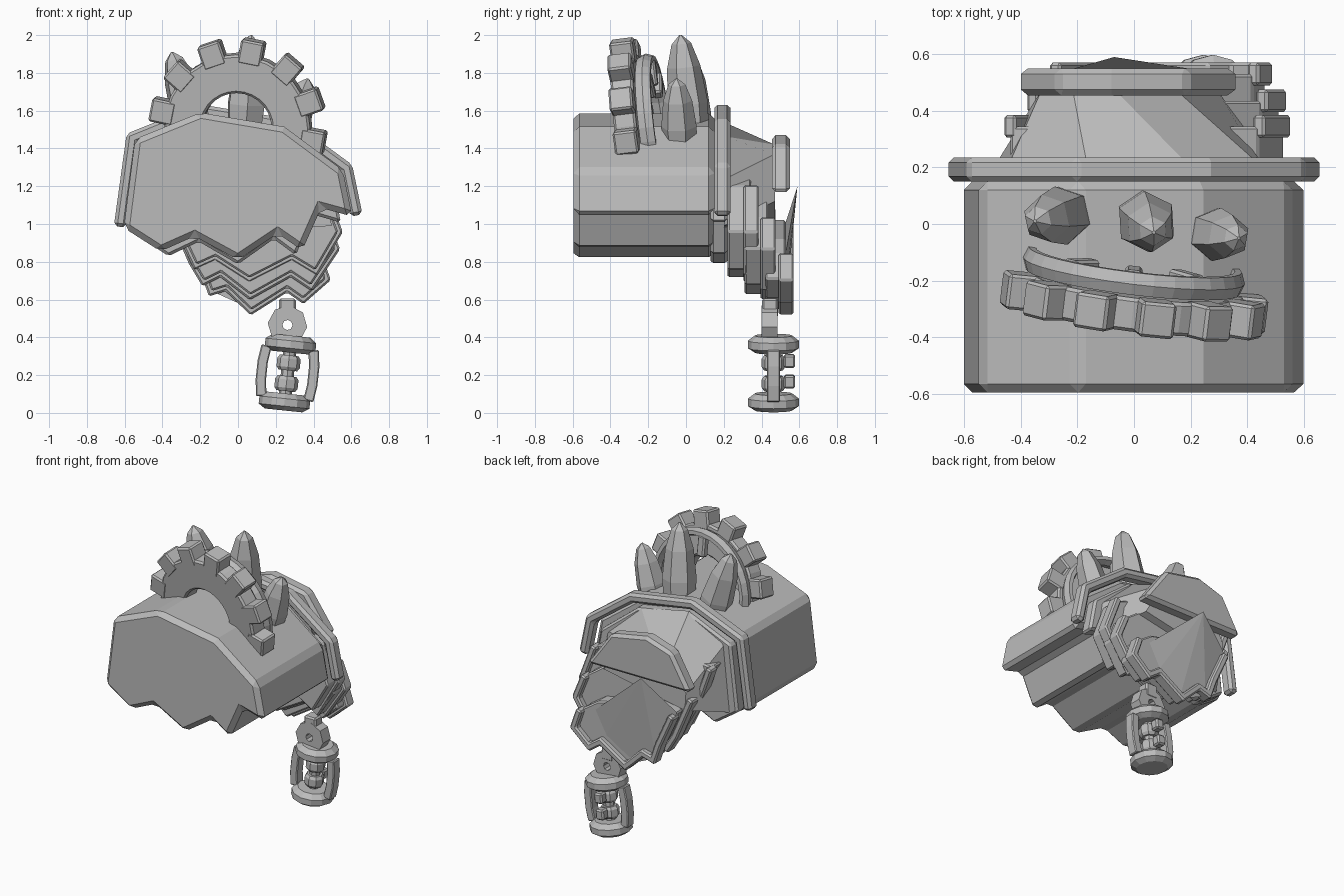
import bpy, bmesh, math
from mathutils import Matrix, Vector

cube = bpy.data.objects.get("Cube")
if cube:
    bpy.data.objects.remove(cube, do_unlink=True)

grey = bpy.data.materials.new("plain grey")
grey.use_nodes = True
grey.diffuse_color = (0.5, 0.5, 0.5, 1)
grey.node_tree.nodes["Principled BSDF"].inputs["Base Color"].default_value = (0.5, 0.5, 0.5, 1)


def finish(name, bm, bevel=0.0, matrix=None):
    bmesh.ops.recalc_face_normals(bm, faces=bm.faces)
    if matrix:
        bm.transform(matrix)
    me = bpy.data.meshes.new(name)
    bm.to_mesh(me)
    bm.free()
    me.materials.append(grey)
    ob = bpy.data.objects.new(name, me)
    bpy.context.collection.objects.link(ob)
    if bevel:
        mod = ob.modifiers.new("bevel", 'BEVEL')
        mod.width, mod.segments, mod.limit_method = bevel, 1, 'ANGLE'
    return ob


def prism(name, pts, y0, y1, bevel=0.0):
    """Outline in x, z pushed along y."""
    bm = bmesh.new()
    face = bm.faces.new([bm.verts.new((x, y0, z)) for x, z in pts])
    out = bmesh.ops.extrude_face_region(bm, geom=[face])["geom"]
    bmesh.ops.translate(bm, vec=(0, y1 - y0, 0),
                        verts=[v for v in out if isinstance(v, bmesh.types.BMVert)])
    return finish(name, bm, bevel)


def band(name, pts, thick, y0, y1, bevel=0.01):
    """Open strip following an x, z path."""
    bm = bmesh.new()
    rows = [[bm.verts.new((x, y, z)) for y in (y0, y1)] for x, z in pts]
    for a, b in zip(rows, rows[1:]):
        bm.faces.new((a[0], a[1], b[1], b[0]))
    ob = finish(name, bm)
    mod = ob.modifiers.new("thickness", 'SOLIDIFY')
    mod.thickness, mod.offset, mod.use_even_offset = thick, 0, True
    mod = ob.modifiers.new("bevel", 'BEVEL')
    mod.width, mod.segments, mod.limit_method = bevel, 1, 'ANGLE'
    return ob


def lathe(name, profile, sides, matrix):
    """Closed stack of rings from radius, height pairs."""
    bm = bmesh.new()
    rings = [[bm.verts.new((r * math.cos(math.tau * i / sides), r * math.sin(math.tau * i / sides), h))
              for i in range(sides)] for r, h in profile]
    for a, b in zip(rings, rings[1:]):
        for i in range(sides):
            j = (i + 1) % sides
            bm.faces.new((a[i], a[j], b[j], b[i]))
    bm.faces.new(rings[0])
    bm.faces.new(rings[-1])
    return finish(name, bm, 0, matrix)


def block(name, size, matrix, bevel=0.01):
    bm = bmesh.new()
    bmesh.ops.create_cube(bm, size=1, matrix=Matrix.Diagonal((*size, 1)))
    return finish(name, bm, bevel, matrix)


def ring(name, sections, sides, matrix, bevel=0.0):
    """Ring around y; sections are radius, y pairs."""
    bm = bmesh.new()
    loops = [[bm.verts.new((r * math.cos(math.tau * i / sides), y, r * math.sin(math.tau * i / sides)))
              for r, y in sections] for i in range(sides)]
    n = len(sections)
    for i in range(sides):
        a, b = loops[i], loops[(i + 1) % sides]
        for k in range(n):
            m = (k + 1) % n
            bm.faces.new((a[k], a[m], b[m], b[k]))
    return finish(name, bm, bevel, matrix)


def place(x, y, z, rx=0, ry=0, rz=0):
    turn = [Matrix.Rotation(math.radians(a), 4, k) for a, k in ((rz, 'Z'), (ry, 'Y'), (rx, 'X'))]
    return Matrix.Translation((x, y, z)) @ turn[0] @ turn[1] @ turn[2]


# Main body: arched top, jagged underside
arch = [(-.605, .98), (-.545, 1.45), (-.2, 1.59), (.245, 1.515), (.555, 1.285), (.605, 1.04)]
jag = [(.44, 1.085), (.34, .86), (.21, .95), (0, .81), (-.23, .935), (-.41, .855)]
prism("body", arch + jag, -.595, .15, .03)
prism("body_rear", [(x * .9, 1.065 + (z - 1.1) * .96) for x, z in arch + jag], .13, .22, .015)

# Collar band over the arch
collar = [(-.625, .985), (-.56, 1.455), (-.2, 1.6), (.26, 1.525), (.575, 1.295), (.627, 1.045)]
band("collar", collar, .065, .15, .235, .018)

# Tapered back of the head running into the cap plate
cap = [(-.41, 1.17), (-.27, 1.41), (-.08, 1.47), (.19, 1.42), (.37, 1.17)]
bm = bmesh.new()
front = [bm.verts.new((x * .82, .2, z - .05)) for x, z in arch]
back = [bm.verts.new((x * .8, .47, z - .05)) for x, z in [(-.4, 1.05)] + cap]
for i in range(6):
    j = (i + 1) % 6
    bm.faces.new((front[i], front[j], back[j], back[i]))
bm.faces.new(front)
bm.faces.new(back)
finish("tapered_head", bm)
prism("cap_plate", cap, .455, .55, .02)

# Three stepped jagged layers, each with a lip band
layers = [
    ([(-.44, 1.28), (-.35, 1.03), (-.26, .87), (-.22, .785), (-.12, .83), (.06, .715), (.285, .83),
      (.41, .755), (.53, .96), (.44, 1.2)], [(.3, 1.25), (-.2, 1.3)], .22, .385),
    ([(-.36, 1.08), (-.24, .8), (-.18, .7), (-.09, .745), (.065, .625), (.28, .745),
      (.385, .675), (.515, .87), (.45, 1.03)], [(.28, 1.15), (-.2, 1.2)], .31, .475),
    ([(-.28, .98), (-.18, .76), (-.14, .645), (-.06, .67), (.07, .545), (.26, .665),
      (.345, .605), (.465, .71), (.42, .84)], [(.3, .92), (-.15, 1.02)], .42, .57)]
for k, (zig, top, y0, y1) in enumerate(layers):
    prism(f"jaw_layer_{k + 1}", zig + top, y0, y1 - .04, .01)
    band(f"jaw_lip_{k + 1}", zig, .045, y1 - .08, y1)

# Pointed fan on the rear face, rising to a tip
bm = bmesh.new()
base = [bm.verts.new((x, .525, z)) for x, z in
        [(-.3, 1.0), (-.14, .645), (.07, .55), (.26, .665), (.35, .83)]]
tip = bm.verts.new((-.07, .59, 1.2))
for a, b in zip(base, base[1:] + base[:1]):
    bm.faces.new((a, b, tip))
bm.faces.new(base)
finish("rear_fan", bm)

# Crystal horns
for name, a, b, r in [("horn_right", (-.21, .04, 1.42), (-.35, .01, 1.91), .105),
                      ("horn_middle", (.03, .03, 1.44), (.07, -.03, 2.0), .108),
                      ("horn_left", (.25, -.03, 1.38), (.37, -.05, 1.77), .095)]:
    d = Vector(b) - Vector(a)
    m = Matrix.Translation(a) @ d.to_track_quat('Z', 'Y').to_matrix().to_4x4()
    n = d.length
    lathe(name, [(r * .85, 0), (r, n * .35), (r * .82, n * .7), (r * .48, n * .92), (r * .06, n)], 6, m)

# Cog standing on the body, with a hoop behind it
cog = place(0, -.275, 1.515, rx=7, rz=-7)
ring("cog_ring", [(.185, -.06), (.39, -.06), (.39, .06), (.185, .06)], 28, cog, .012)
for i in range(7):
    spin = Matrix.Rotation(math.radians(29.8 * i - 168), 4, 'Y')
    block(f"cog_tooth_{i + 1}", (.13, .125, .125), cog @ spin @ Matrix.Translation((.405, 0, 0)))
hoop = place(0, -.165, 1.51, rx=7, rz=-7)
ring("hoop", [(.34, 0), (.355, -.04), (.38, -.04), (.395, 0), (.38, .04), (.355, .04)], 32, hoop)
for i, a in enumerate((-130, -90, -50)):
    spin = Matrix.Rotation(math.radians(a), 4, 'Y')
    block(f"hoop_peg_{i + 1}", (.14, .05, .06), hoop @ spin @ Matrix.Translation((.29, .02, 0)))

# Hanger: lug with a hole and the block above
ring("hanger_lug", [(.027, -.042), (.105, -.042), (.105, .042), (.027, .042)], 8,
     place(.262, .443, .465, ry=6))
block("hanger_block", (.09, .085, .1), place(.262, .445, .555))

# Lantern: lids, stout side bars, core
lamp = place(.262, .463, .21, ry=6)
for name, z in [("lantern_top", .155), ("lantern_base", -.153)]:
    lathe(name, [(.1, -.045), (.135, -.022), (.135, .018), (.1, .045)], 12,
          lamp @ Matrix.Translation((0, 0, z)))
for side, sx in (("right", -1), ("left", 1)):
    pts = [(.125 * sx, -.135), (.137 * sx, -.05), (.137 * sx, .05), (.125 * sx, .135)]
    bar = band("lantern_bar_" + side, pts, .055, -.035, .035, .006)
    bar.matrix_world = lamp
lathe("lantern_core", [(.035, -.14), (.035, .14)], 8, lamp)
for i, z in enumerate((-.055, .055)):
    lathe(f"core_collar_{i + 1}", [(.05, -.04), (.062, -.022), (.062, .022), (.05, .04)], 8,
          lamp @ Matrix.Translation((0, 0, z)))
    block(f"core_knob_{i + 1}", (.06, .06, .07), lamp @ Matrix.Translation((0, .085, z + .01)))
